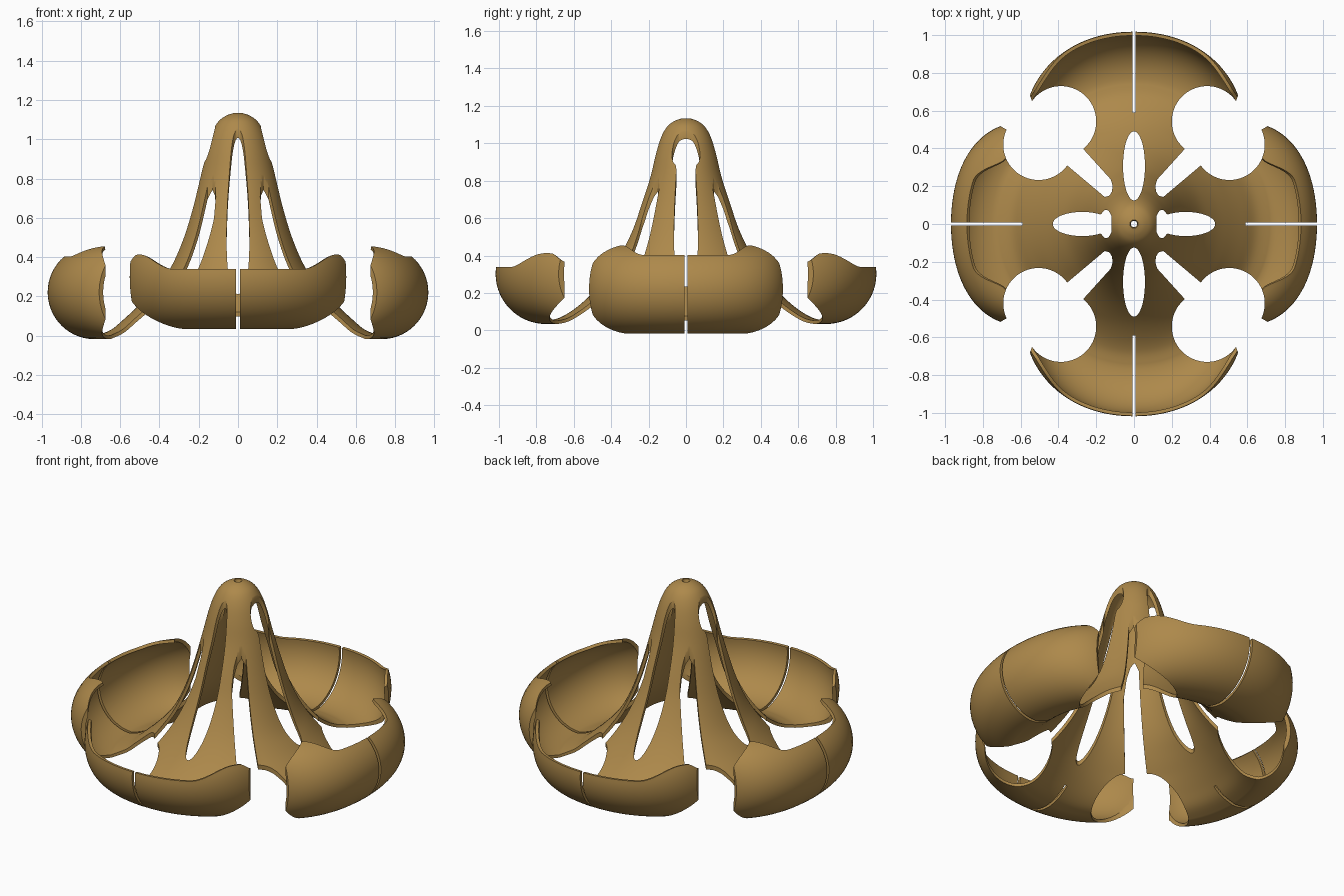
import bpy, bmesh
from math import sin, cos, radians, degrees, pi, atan2, sqrt

if "Cube" in bpy.data.objects:
    bpy.data.objects.remove(bpy.data.objects["Cube"])

N_TH, THICK, TOWER_STEPS, ARC_STEPS = 288, 0.018, 5, 22

# Centre-line profiles (radius, height) from apex hole to the bottom of the bowl
DOME = [(0.022, 1.133), (0.06, 1.12), (0.10, 1.09), (0.135, 1.03), (0.165, 0.94), (0.195, 0.82)]
SIDE = DOME + [(0.24, 0.635), (0.29, 0.475), (0.35, 0.34), (0.42, 0.245), (0.50, 0.16),
               (0.58, 0.085), (0.65, 0.028), (0.73, 0.0)]
FRONT = DOME + [(0.245, 0.67), (0.29, 0.54), (0.35, 0.415), (0.42, 0.30), (0.51, 0.19),
                (0.60, 0.112), (0.68, 0.066), (0.75, 0.052)]


def step(a, b, x):
    t = min(1, max(0, (x - a) / (b - a)))
    return t * t * (3 - 2 * t)


def smooth_path(pts):
    out = []
    for i in range(len(pts) - 1):
        p = [pts[max(i - 1, 0)], pts[i], pts[i + 1], pts[min(i + 2, len(pts) - 1)]]
        for k in range(TOWER_STEPS):
            t = k / TOWER_STEPS
            out.append(tuple(0.5 * (2 * b + (c - a) * t + (2 * a - 5 * b + 4 * c - d) * t * t
                                    + (3 * b - a - 3 * c + d) * t ** 3) for a, b, c, d in zip(*p)))
    return out


SIDE_PATH, FRONT_PATH = smooth_path(SIDE), smooth_path(FRONT)


def section(path, centre, rad, z0, rim, reach, phi):
    """Tower path plus upturned petal arc, pulled in towards the petal ends."""
    pts = list(path)
    for k in range(ARC_STEPS + 1):
        a = radians(-90 + (rim + 90) * k / ARC_STEPS)
        pts.append((centre + rad * cos(a), z0 + rad * (1 + sin(a))))
    s = (reach - 0.5) / (centre + rad - 0.5)
    return [(r if r < 0.5 else 0.5 + (r - 0.5) * s, z) for r, z in pts]


def profile(theta):
    a = degrees(atan2(abs(sin(theta)), abs(cos(theta))))
    b = 90 - a
    pa, pb = min(a, 46), min(b, 46)
    side = section(SIDE_PATH, 0.73, 0.221, 0.0, 50 + 28 * step(15, 27, pa),
                   0.951 - 0.10 * (pa / 36.6) ** 4, pa)
    front = section(FRONT_PATH, 0.75, 0.25, 0.052, 8 + 17 * step(19, 33, pb) - 10 * step(35, 40, pb),
                    1.0 - 0.145 * (pb / 39) ** 2.5, pb)
    out, n = [], len(side)
    for j, (p, q) in enumerate(zip(side, front)):
        m = step(0.45, 0.75, j / n)
        w = (1 - m) * sin(theta) ** 2 + m * step(37, 50, a)
        out.append((p[0] + (q[0] - p[0]) * w, p[1] + (q[1] - p[1]) * w))
    return out


def make_object(name, bm):
    me = bpy.data.meshes.new(name)
    bm.to_mesh(me)
    bm.free()
    ob = bpy.data.objects.new(name, me)
    bpy.context.collection.objects.link(ob)
    return ob


# Flared shell
bm = bmesh.new()
rings = []
for i in range(N_TH):
    th = 2 * pi * (i + 0.5) / N_TH
    rings.append([bm.verts.new((r * cos(th), r * sin(th), z)) for r, z in profile(th)])
for i in range(N_TH):
    p, q = rings[i], rings[(i + 1) % N_TH]
    for j in range(len(p) - 1):
        bm.faces.new((p[j], p[j + 1], q[j + 1], q[j]))
shell = make_object("petal_shell", bm)
sol = shell.modifiers.new("thickness", 'SOLIDIFY')
sol.thickness, sol.offset = THICK, -1

# Vertical cutters for all openings, drawn in plan view
cut = bmesh.new()


def prism(outline):
    lo = [cut.verts.new((x, y, -0.5)) for x, y in outline]
    hi = [cut.verts.new((x, y, 1.6)) for x, y in outline]
    n = len(lo)
    cut.faces.new(lo)
    cut.faces.new(hi[::-1])
    for k in range(n):
        cut.faces.new((lo[k], hi[k], hi[(k + 1) % n], lo[(k + 1) % n]))


def arc(cx, cy, r, a0, a1, n=40):
    return [(cx + r * cos(radians(a0 + (a1 - a0) * k / n)),
             cy + r * sin(radians(a0 + (a1 - a0) * k / n))) for k in range(n + 1)]


def window(r0, r1, half, bulb):
    """Long oval opening, optionally swollen near its inner end."""
    c, h, up = (r0 + r1) / 2, (r1 - r0) / 2, []
    for k in range(1, 48):
        u = c - h * cos(pi * k / 48)
        w = half * sqrt(max(0, 1 - ((u - c) / h) ** 2))
        if bulb:
            w = max(w, 0.075 * sqrt(max(0, 1 - ((u - 0.148) / 0.034) ** 2)))
        up.append((u, w))
    return [(r0, 0)] + up + [(r1, 0)] + [(u, -w) for u, w in reversed(up)]


corner = ([(0.155, 0.143), (0.13, 0.15), (0.117, 0.172), (0.113, 0.20), (0.122, 0.235)]
          + arc(0.387, 0.543, 0.187, 231, 35) + [(0.75, 1.25), (1.3, 0.87)]
          + arc(0.505, 0.42, 0.187, 25, -144))
slit = [(0.59, -0.009), (1.2, -0.009), (1.2, 0.009), (0.59, 0.009)]
for s in (1, -1):
    for t in (1, -1):
        prism([(s * x, t * y) for x, y in corner])
    prism([(s * x, y) for x, y in window(0.118, 0.43, 0.064, True)])
    prism([(y, s * x) for x, y in window(0.125, 0.49, 0.058, False)])
    prism([(s * x, y) for x, y in slit])
    prism([(y, s * x) for x, y in slit])
bmesh.ops.recalc_face_normals(cut, faces=cut.faces)
cutter = make_object("opening_cutter", cut)
cutter.hide_render = True

boo = shell.modifiers.new("openings", 'BOOLEAN')
boo.operation, boo.solver, boo.object = 'DIFFERENCE', 'EXACT', cutter
dg = bpy.context.evaluated_depsgraph_get()
final = bpy.data.meshes.new_from_object(shell.evaluated_get(dg))
shell.modifiers.clear()
shell.data = final
bpy.data.objects.remove(cutter)

# Bronze finish
mat = bpy.data.materials.new("bronze")
mat.diffuse_color = (0.42, 0.25, 0.07, 1)
mat.use_nodes = True
mat.node_tree.nodes["Principled BSDF"].inputs["Base Color"].default_value = mat.diffuse_color
shell.data.materials.clear()
shell.data.materials.append(mat)
bpy.context.view_layer.objects.active = shell
shell.select_set(True)
bpy.ops.object.shade_smooth_by_angle(angle=radians(35))
